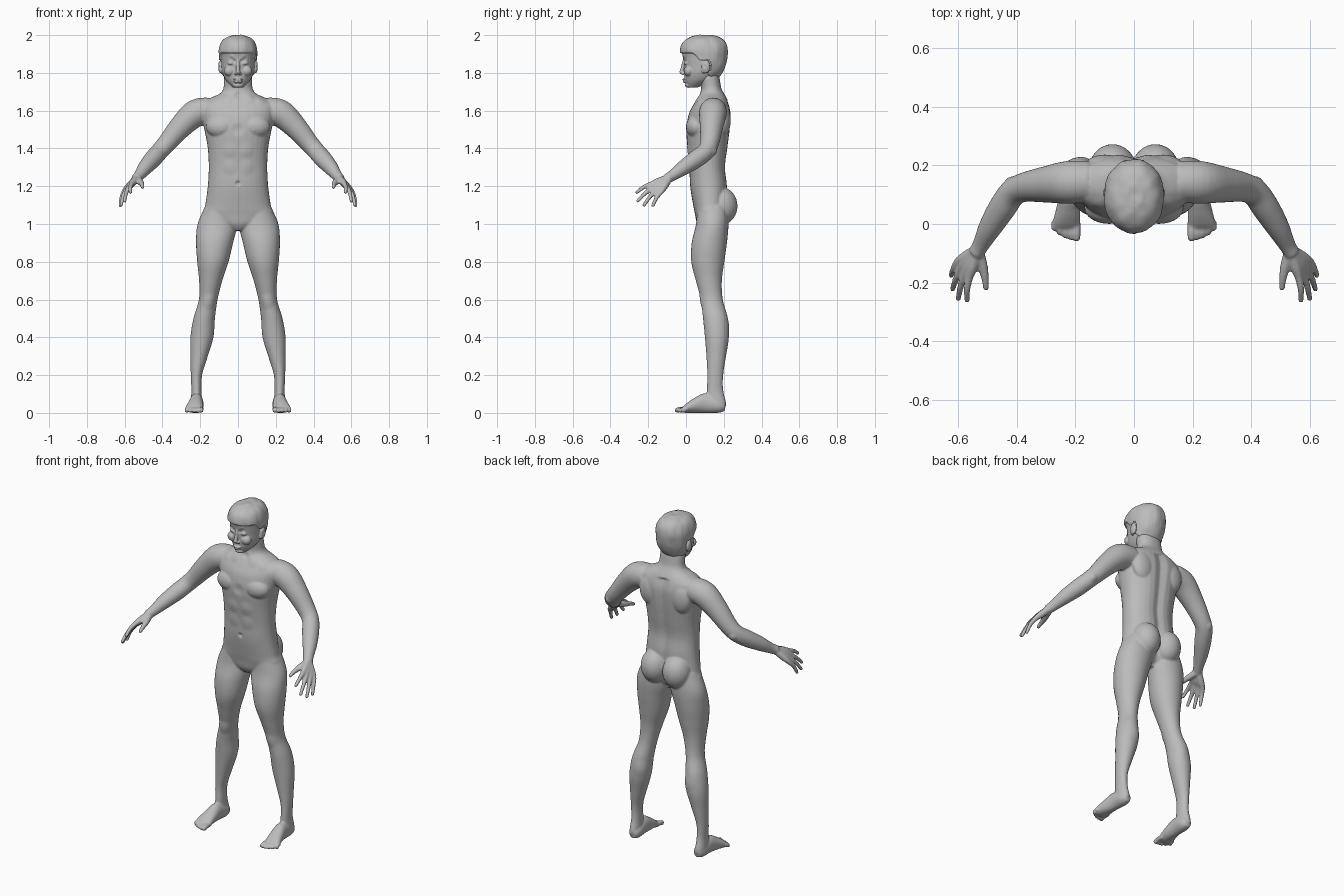
import bpy
import bmesh
import math
from mathutils import Matrix, Vector, noise

cube = bpy.data.objects.get("Cube")
if cube:
    bpy.data.objects.remove(cube, do_unlink=True)

GREY = (0.5, 0.5, 0.5, 1)
skin = bpy.data.materials.new("plain grey")
skin.use_nodes = True
skin.diffuse_color = GREY
shader = skin.node_tree.nodes["Principled BSDF"]
shader.inputs["Base Color"].default_value = GREY
shader.inputs["Roughness"].default_value = 0.6

X, Y, Z = Vector((1, 0, 0)), Vector((0, 1, 0)), Vector((0, 0, 1))


def spline(rows, steps=6):
    """Catmull-Rom curve through rows of equal length."""
    rows = [Vector(r) for r in rows]
    last = len(rows) - 1
    out = []
    for i in range(last):
        a, b, c, d = rows[max(i - 1, 0)], rows[i], rows[i + 1], rows[min(i + 2, last)]
        for k in range(steps):
            t = k / steps
            out.append(b + (c - a) * (t / 2) + (a * 2 - b * 5 + c * 4 - d) * (t * t / 2)
                       + (b * 3 - a - c * 3 + d) * (t ** 3 / 2))
    return out + [rows[-1]]


def loft(bm, rows, u=None, v=None, power=1.0, sides=32):
    """Closed tube through rows of (x, y, z, radius_u, radius_v)."""
    path = spline(rows)
    rings = []
    for i, p in enumerate(path):
        c = Vector(p[:3])
        if u:
            a, b = u, v
        else:
            t = Vector(path[min(i + 1, len(path) - 1)][:3]) - Vector(path[max(i - 1, 0)][:3])
            a = t.cross(Z).normalized()
            b = a.cross(t).normalized()
        ring = []
        for k in range(sides):
            w = 2 * math.pi * k / sides
            s, q = math.cos(w), math.sin(w)
            s = math.copysign(abs(s) ** power, s)
            q = math.copysign(abs(q) ** power, q)
            ring.append(bm.verts.new(c + a * (s * p[3]) + b * (q * p[4])))
        rings.append(ring)
    for r, n in zip(rings, rings[1:]):
        for k in range(sides):
            j = (k + 1) % sides
            bm.faces.new((r[k], r[j], n[j], n[k]))
    bm.faces.new(rings[0][::-1])
    bm.faces.new(rings[-1])


def stack(bm, rows, power=1.0):
    """Level slices of (z, x_min, x_max, y_front, y_back)."""
    loft(bm, [((l + r) / 2, (f + b) / 2, z, (r - l) / 2, (b - f) / 2)
              for z, l, r, f, b in rows], X, Y, power)


def ball(bm, centre, radii):
    m = Matrix.Translation(centre) @ Matrix.Diagonal((*radii, 1))
    bmesh.ops.create_uvsphere(bm, u_segments=24, v_segments=16, radius=1, matrix=m)


def digit(bm, points, radii):
    """Finger or toe with a round tip."""
    loft(bm, [(*p, r, r) for p, r in zip(points, radii)], sides=16)
    ball(bm, points[-1], (radii[-1],) * 3)


def mirror(bm):
    geom = bm.verts[:] + bm.edges[:] + bm.faces[:]
    copy = bmesh.ops.duplicate(bm, geom=geom)["geom"]
    for e in copy:
        if isinstance(e, bmesh.types.BMVert):
            e.co.x *= -1
    bmesh.ops.reverse_faces(bm, faces=[e for e in copy if isinstance(e, bmesh.types.BMFace)])


def fuse(bm, name, voxel, passes):
    """Merge all shells into one smooth skin."""
    bmesh.ops.recalc_face_normals(bm, faces=bm.faces[:])
    mesh = bpy.data.meshes.new(name)
    bm.to_mesh(mesh)
    bm.free()
    ob = bpy.data.objects.new(name, mesh)
    bpy.context.collection.objects.link(ob)
    remesh = ob.modifiers.new("fuse", "REMESH")
    remesh.mode = "VOXEL"
    remesh.voxel_size = voxel
    soften = ob.modifiers.new("soften", "SMOOTH")
    soften.iterations = passes
    bpy.context.view_layer.update()
    graph = bpy.context.evaluated_depsgraph_get()
    ob.data = bpy.data.meshes.new_from_object(ob.evaluated_get(graph))
    ob.modifiers.clear()
    ob.data.materials.clear()
    ob.data.materials.append(skin)
    ob.data.shade_smooth()
    return ob


def sculpt(ob, dabs):
    """Push the skin out or in: (x, y, z, radius, height), on both sides."""
    for x, y, z, radius, height in dabs:
        for side in ((1, -1) if x else (1,)):
            c = Vector((x * side, y, z))
            hits = [(v, (v.co - c).length / radius) for v in ob.data.vertices]
            moves = [(v, v.normal * (height * (1 - d * d) ** 2)) for v, d in hits if d < 1]
            for v, m in moves:
                v.co += m


def ramp(t):
    t = min(max(t, 0), 1)
    return t * t * (3 - 2 * t)


body = bmesh.new()

# Legs
stack(body, [(0.02, .195, .245, .13, .205), (.05, .19, .25, .11, .213), (.12, .193, .247, .11, .197),
             (.2, .19, .25, .113, .197), (.3, .16, .252, .108, .212), (.4, .13, .252, .1, .227),
             (.5, .122, .236, .09, .222), (.6, .108, .207, .078, .195), (.7, .083, .206, .052, .19),
             (.8, .05, .216, .028, .203), (.9, .026, .222, .03, .217), (1, .004, .214, .053, .225),
             (1.1, .02, .17, .06, .22)])

# Feet and toes
loft(body, [(.217, .205, .035, .022, .025), (.217, .17, .04, .035, .04), (.22, .1, .052, .036, .052),
            (.226, .04, .038, .043, .038), (.232, 0, .024, .048, .024), (.234, -.018, .016, .046, .014)], X, Z)
for i, tip in enumerate((-.046, -.046, -.04, -.03, -.014)):
    x, r = .196 + i * .019, (.014 if i == 0 else .0105)
    digit(body, [(x, .01, .02), (x, tip / 2 - .005, .019), (x, tip, r)], (r, r, r))

# Arms
loft(body, [(*p, r, r) for p, r in (
    ((.15, .145, 1.6), .07), ((.225, .142, 1.585), .073), ((.3, .135, 1.518), .062),
    ((.375, .125, 1.43), .05), ((.415, .105, 1.385), .047), ((.45, .055, 1.345), .047),
    ((.49, -.01, 1.3), .04), ((.522, -.07, 1.258), .029), ((.54, -.1, 1.24), .027))])

# Hands
wrist = Vector((.532, -.085, 1.248))
first, fourth = Vector((.562, -.18, 1.213)), Vector((.6, -.128, 1.175))
tips = ((.57, -.26, 1.168), (.6, -.255, 1.122), (.619, -.222, 1.1), (.624, -.175, 1.098))
for i, tip in enumerate(tips):
    knuckle = first.lerp(fourth, i / 3)
    middle = knuckle.lerp(Vector(tip), .5) + Vector((.004, -.003, .005))
    start = wrist.lerp(knuckle, .1)
    digit(body, [start, start.lerp(knuckle, .6), knuckle, middle, tip], (.019, .019, .0145, .0115, .0095))
digit(body, [(.53, -.1, 1.235), (.515, -.15, 1.22), (.508, -.19, 1.208), (.505, -.218, 1.196)],
      (.02, .017, .0125, .0105))

# Buttocks, chest and shoulder blade masses
ball(body, (.073, .185, 1.095), (.082, .088, .1))
ball(body, (.085, .055, 1.515), (.085, .055, .062))
ball(body, (.1, .195, 1.55), (.07, .042, .09))
mirror(body)

# Torso and neck, with a spine groove
torso = bmesh.new()
stack(torso, [(z, -w, w, f, b) for z, w, f, b in (
    (.965, .03, .08, .16), (1, .12, .058, .2), (1.05, .186, .048, .215), (1.1, .174, .038, .218),
    (1.2, .16, .022, .222), (1.3, .155, .018, .212), (1.4, .16, .008, .224), (1.5, .178, .002, .236),
    (1.58, .195, .014, .24), (1.63, .2, .038, .23), (1.665, .15, .06, .216), (1.69, .097, .073, .202),
    (1.72, .077, .08, .187), (1.78, .073, .072, .176), (1.84, .06, .075, .16))], .9)
for v in torso.verts:
    if v.co.y > .17 and v.co.z < 1.65:
        v.co.y -= .016 * math.exp(-(v.co.x / .03) ** 2)
scratch = bpy.data.meshes.new("torso")
torso.to_mesh(scratch)
torso.free()
body.from_mesh(scratch)
bpy.data.meshes.remove(scratch)
figure = fuse(body, "body", .0052, 6)

# Navel, collar bones, breast bone, knees, calves and elbows
sculpt(figure, [(0, .022, 1.215, .018, -.01), (.06, .06, 1.665, .04, .005), (.12, .06, 1.66, .04, .005),
                (0, .075, 1.68, .025, -.008), (0, .005, 1.5, .04, -.006), (.155, .08, .59, .05, .005),
                (.15, .22, .45, .06, .004), (.42, .15, 1.38, .03, .006), (.045, .02, 1.3, .05, .004),
                (.045, .015, 1.39, .05, .004), (.085, 0, 1.495, .012, .002)])

# Head
skull = bmesh.new()
stack(skull, [(z, -w, w, f, b) for z, w, f, b in (
    (1.722, .026, .012, .06), (1.74, .046, .002, .1), (1.765, .067, -.006, .15), (1.8, .082, -.01, .18),
    (1.84, .088, -.011, .2), (1.88, .091, -.016, .208), (1.92, .092, -.022, .21), (1.955, .08, -.01, .2),
    (1.978, .058, .02, .175), (1.99, .026, .06, .135))], .95)

# Ears, eyelids, nostrils and cheeks
ball(skull, (.093, .105, 1.832), (.012, .022, .034))
ball(skull, (.088, .095, 1.815), (.012, .014, .018))
ball(skull, (.036, .004, 1.852), (.019, .016, .012))
ball(skull, (.011, -.014, 1.797), (.009, .011, .008))
ball(skull, (.045, .014, 1.81), (.03, .026, .028))
mirror(skull)

# Nose, lips and chin
loft(skull, [(0, -.006, 1.872, .011, .01), (0, -.013, 1.845, .009, .01), (0, -.021, 1.815, .011, .011),
             (0, -.024, 1.803, .013, .011), (0, -.016, 1.792, .011, .009)], X, Y, sides=16)
ball(skull, (0, -.009, 1.765), (.026, .01, .006))
ball(skull, (0, -.007, 1.753), (.022, .01, .007))
ball(skull, (0, .012, 1.735), (.026, .018, .014))
head = fuse(skull, "head", .0032, 3)
sculpt(head, [(.02, -.01, 1.862, .016, -.006), (.036, -.012, 1.873, .018, -.004), (.036, -.01, 1.833, .016, -.003),
              (.035, -.018, 1.884, .022, .003), (.098, .1, 1.835, .013, -.005), (0, -.01, 1.743, .012, -.003)])

# Cropped hair, raised above a fringe that drops behind the ears
moves = []
for v in head.data.vertices:
    x, y, z = v.co
    hairline = 1.9 - .135 * ramp((y - .03) / .12)
    ear = abs(x) > .087 and z < 1.868 and .07 < y < .135
    if not ear:
        clump = noise.noise(Vector((x * 28, y * 28, z * 14)))
        moves.append((v, v.normal * ((.0105 + .0035 * clump) * ramp((z - hairline) / .012))))
for v, m in moves:
    v.co += m
